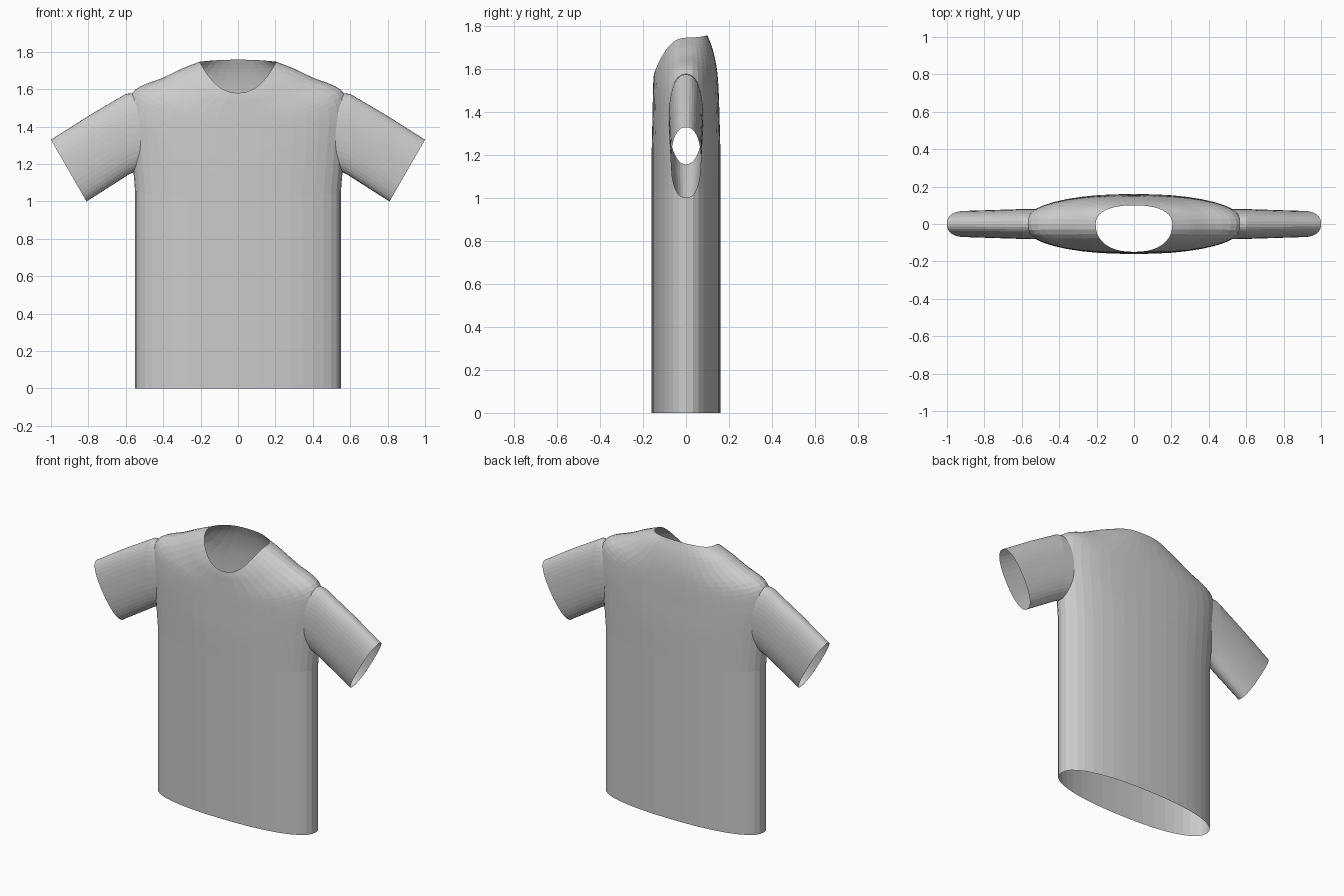
import bpy, bmesh, math
from mathutils import Vector

if "Cube" in bpy.data.objects:
    bpy.data.objects.remove(bpy.data.objects["Cube"], do_unlink=True)

SIDES = 40
POWER = 2 / 2.3          # slightly blunted ellipse

cloth = bpy.data.materials.new("light_grey_cloth")
cloth.use_nodes = True
cloth.diffuse_color = (0.6, 0.6, 0.6, 1)
cloth.node_tree.nodes["Principled BSDF"].inputs["Base Color"].default_value = (0.6, 0.6, 0.6, 1)


def blunt(v):
    return math.copysign(abs(v) ** POWER, v) if abs(v) > 1e-6 else 0.0


def unit_ring():
    """Cosine-like and sine-like pairs around a blunted ellipse."""
    for i in range(SIDES):
        a = math.tau * i / SIDES
        yield blunt(math.cos(a)), blunt(math.sin(a))


def loft(name, rings):
    """Closed tube through rings; returns the object and its two cap centres."""
    bm = bmesh.new()
    loops = [[bm.verts.new(p) for p in ring] for ring in rings]
    for low, high in zip(loops, loops[1:]):
        for i in range(SIDES):
            j = (i + 1) % SIDES
            bm.faces.new((low[i], low[j], high[j], high[i]))
    centres = []
    for loop in (loops[0], loops[-1]):
        centre = sum((v.co for v in loop), Vector()) / SIDES
        hub = bm.verts.new(centre)
        centres.append(centre)
        for i in range(SIDES):
            bm.faces.new((loop[i], loop[(i + 1) % SIDES], hub))
    bmesh.ops.recalc_face_normals(bm, faces=bm.faces)
    mesh = bpy.data.meshes.new(name)
    bm.to_mesh(mesh)
    bm.free()
    mesh.materials.append(cloth)
    obj = bpy.data.objects.new(name, mesh)
    bpy.context.collection.objects.link(obj)
    return obj, centres


def smooth_rows(rows, steps):
    """Catmull-Rom interpolation of key rows."""
    out = []
    for k in range(len(rows) - 1):
        a, b = rows[max(k - 1, 0)], rows[k]
        c, d = rows[k + 1], rows[min(k + 2, len(rows) - 1)]
        for s in range(steps):
            t = s / steps
            out.append([q + 0.5 * t * (r - p + t * (2 * p - 5 * q + 4 * r - s4
                        + t * (3 * (q - r) + s4 - p)))
                        for p, q, r, s4 in zip(a, b, c, d)])
    return out + [rows[-1]]


# Torso: side x, side z, front depth, front z, back depth, back z
hem = (0.55, 0, 0.16, 0, 0.16, 0)
chest_to_neck = [
    (0.55, 1.05, 0.16, 1.02, 0.16, 1.02),
    (0.57, 1.30, 0.16, 1.20, 0.16, 1.22),
    (0.585, 1.49, 0.157, 1.34, 0.156, 1.38),
    (0.55, 1.597, 0.155, 1.44, 0.152, 1.50),
    (0.40, 1.662, 0.153, 1.51, 0.144, 1.60),
    (0.30, 1.71, 0.152, 1.55, 0.125, 1.69),
    (0.205, 1.747, 0.149, 1.58, 0.10, 1.758),
]


def torso_ring(row):
    x, z, front, front_z, back, back_z = row
    ring = []
    for c, s in unit_ring():
        depth, end_z = (back, back_z) if s > 0 else (front, front_z)
        ring.append(Vector((x * c, depth * s, z + (end_z - z) * abs(s) ** 2.3)))
    return ring


shirt, openings = loft("shirt", [torso_ring(r) for r in [hem] + smooth_rows(chest_to_neck, 4)])

# Sleeves: top x, top z, underarm x, underarm z, half thickness
sleeve_rows = [
    (0.42, 1.59, 0.44, 1.22, 0.083),
    (0.60, 1.575, 0.59, 1.14, 0.08),
    (0.80, 1.457, 0.70, 1.07, 0.075),
    (1.00, 1.33, 0.81, 1.00, 0.07),
]


def sleeve_ring(row, side):
    tx, tz, bx, bz, depth = row
    return [Vector((side * ((tx + bx) / 2 + (tx - bx) / 2 * c), depth * s,
                    (tz + bz) / 2 + (tz - bz) / 2 * c)) for c, s in unit_ring()]


sleeves = []
for side, label in ((1, "left_sleeve"), (-1, "right_sleeve")):
    sleeve, ends = loft(label, [sleeve_ring(r, side) for r in sleeve_rows])
    openings.append(ends[1])
    sleeves.append(sleeve)
    union = shirt.modifiers.new(label, "BOOLEAN")
    union.operation = "UNION"
    union.solver = "EXACT"
    union.object = sleeve

# Bake the union, then open the hem, neck and cuffs
graph = bpy.context.evaluated_depsgraph_get()
joined = bpy.data.meshes.new_from_object(shirt.evaluated_get(graph))
shirt.modifiers.clear()
shirt.data = joined
for sleeve in sleeves:
    bpy.data.objects.remove(sleeve, do_unlink=True)

bm = bmesh.new()
bm.from_mesh(joined)
hubs = [v for v in bm.verts if any((v.co - o).length < 0.002 for o in openings)]
bmesh.ops.delete(bm, geom=hubs, context="VERTS")
for face in bm.faces:
    face.smooth = False
    face.material_index = 0
bm.to_mesh(joined)
bm.free()
joined.materials.clear()
joined.materials.append(cloth)
